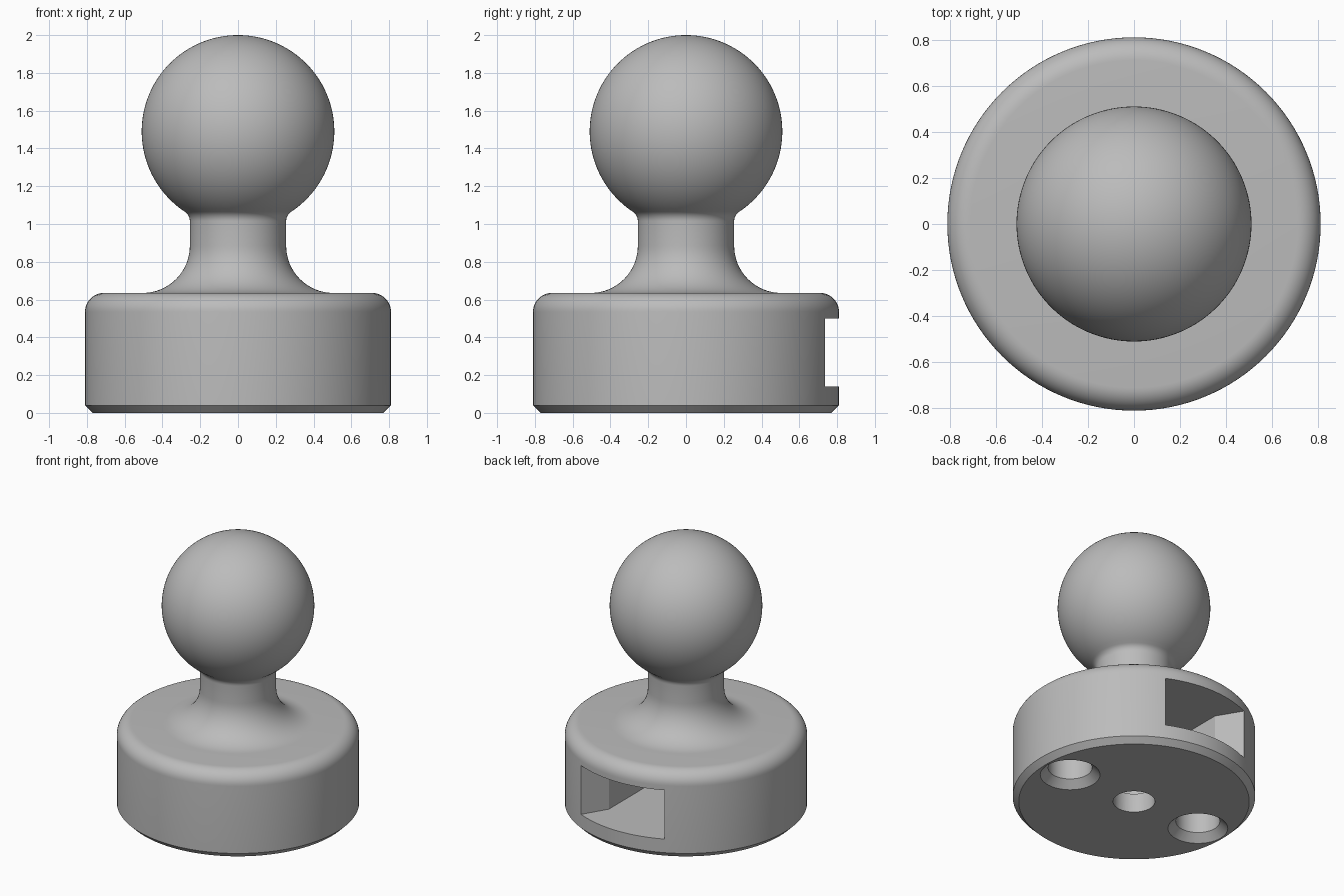
import bpy
import bmesh
from math import sin, cos, pi, asin, sqrt, radians

if "Cube" in bpy.data.objects:
    bpy.data.objects.remove(bpy.data.objects["Cube"], do_unlink=True)

grey = bpy.data.materials.new("satin_grey")
grey.use_nodes = True
colour = (0.5, 0.5, 0.5, 1)
grey.diffuse_color = colour
grey.node_tree.nodes["Principled BSDF"].inputs["Base Color"].default_value = colour


def finish(name, bm):
    bmesh.ops.recalc_face_normals(bm, faces=bm.faces)
    mesh = bpy.data.meshes.new(name)
    bm.to_mesh(mesh)
    bm.free()
    mesh.materials.append(grey)
    ob = bpy.data.objects.new(name, mesh)
    bpy.context.collection.objects.link(ob)
    return ob


def lathe(name, profile, steps, x=0):
    """Spin a (radius, height) profile around a vertical axis at x."""
    bm = bmesh.new()
    verts = [bm.verts.new((r, 0, z)) for r, z in profile]
    edges = [bm.edges.new(pair) for pair in zip(verts, verts[1:])]
    bmesh.ops.spin(bm, geom=verts + edges, cent=(0, 0, 0), axis=(0, 0, 1),
                   angle=2 * pi, steps=steps)
    bmesh.ops.remove_doubles(bm, verts=bm.verts, dist=1e-4)
    bmesh.ops.translate(bm, verts=bm.verts, vec=(x, 0, 0))
    return finish(name, bm)


def prism(name, outline, low, high):
    """Extrude a plan outline upward."""
    bm = bmesh.new()
    face = bm.faces.new([bm.verts.new((x, y, low)) for x, y in outline])
    top = bmesh.ops.extrude_face_region(bm, geom=[face])["geom"]
    bmesh.ops.translate(bm, vec=(0, 0, high - low),
                        verts=[v for v in top if isinstance(v, bmesh.types.BMVert)])
    return finish(name, bm)


def arc(r, z, radius, start, end, n):
    angles = [start + (end - start) * i / n for i in range(n + 1)]
    return [(r + radius * cos(a), z + radius * sin(a)) for a in angles]


# Main dimensions
base_r, base_top, round_r, chamfer = 0.81, 0.635, 0.1, 0.04
neck_r, flare = 0.255, 0.25
ball_r, ball_z, blend = 0.51, 1.49, 0.06

# Small blend between neck and ball
blend_r = neck_r + blend
blend_z = ball_z - sqrt((ball_r + blend) ** 2 - blend_r ** 2)
tilt = asin(blend_r / (ball_r + blend))

# Base, flared neck and ball in one turned body
profile = [(0, 0), (base_r - chamfer, 0), (base_r, chamfer)]
profile += arc(base_r - round_r, base_top - round_r, round_r, 0, pi / 2, 10)
profile += arc(neck_r + flare, base_top + flare, flare, 1.5 * pi, pi, 16)
profile += arc(blend_r, blend_z, blend, pi, pi / 2 + tilt, 6)
profile += arc(0, ball_z, ball_r, tilt - pi / 2, pi / 2, 48)[1:-1]
profile += [(0, ball_z + ball_r)]
mount = lathe("ball_mount", profile, 128)

# Rear channel with flared mouth and rounded inner end
half = 0.236
channel = [(0.44, 0.9), (half, 0.56)]
channel += [(half * cos(a), half * sin(a)) for a in
            [-pi * i / 24 for i in range(25)]]
channel += [(-half, 0.56), (-0.44, 0.9)]
cutters = [prism("channel_cutter", channel, 0.14, 0.5)]

# Centre hole opening into the channel
cutters.append(lathe("centre_hole_cutter",
                     [(0, -0.1), (0.14, -0.1), (0.14, 0.2), (0, 0.2)], 48))

# Countersunk holes on either side
sink = [(0, -0.05), (0.25, -0.05), (0.147, 0.053), (0.147, 0.4), (0, 0.4)]
for side, x in (("left", 0.557), ("right", -0.557)):
    cutters.append(lathe(side + "_hole_cutter", sink, 48, x))

# Cut the openings
bpy.context.view_layer.objects.active = mount
for cutter in cutters:
    mod = mount.modifiers.new("cut", "BOOLEAN")
    mod.operation = "DIFFERENCE"
    mod.solver = "EXACT"
    mod.object = cutter
    bpy.ops.object.modifier_apply(modifier=mod.name)
    bpy.data.objects.remove(cutter, do_unlink=True)

bpy.ops.object.select_all(action="DESELECT")
mount.select_set(True)
bpy.ops.object.shade_smooth_by_angle(angle=radians(25))
